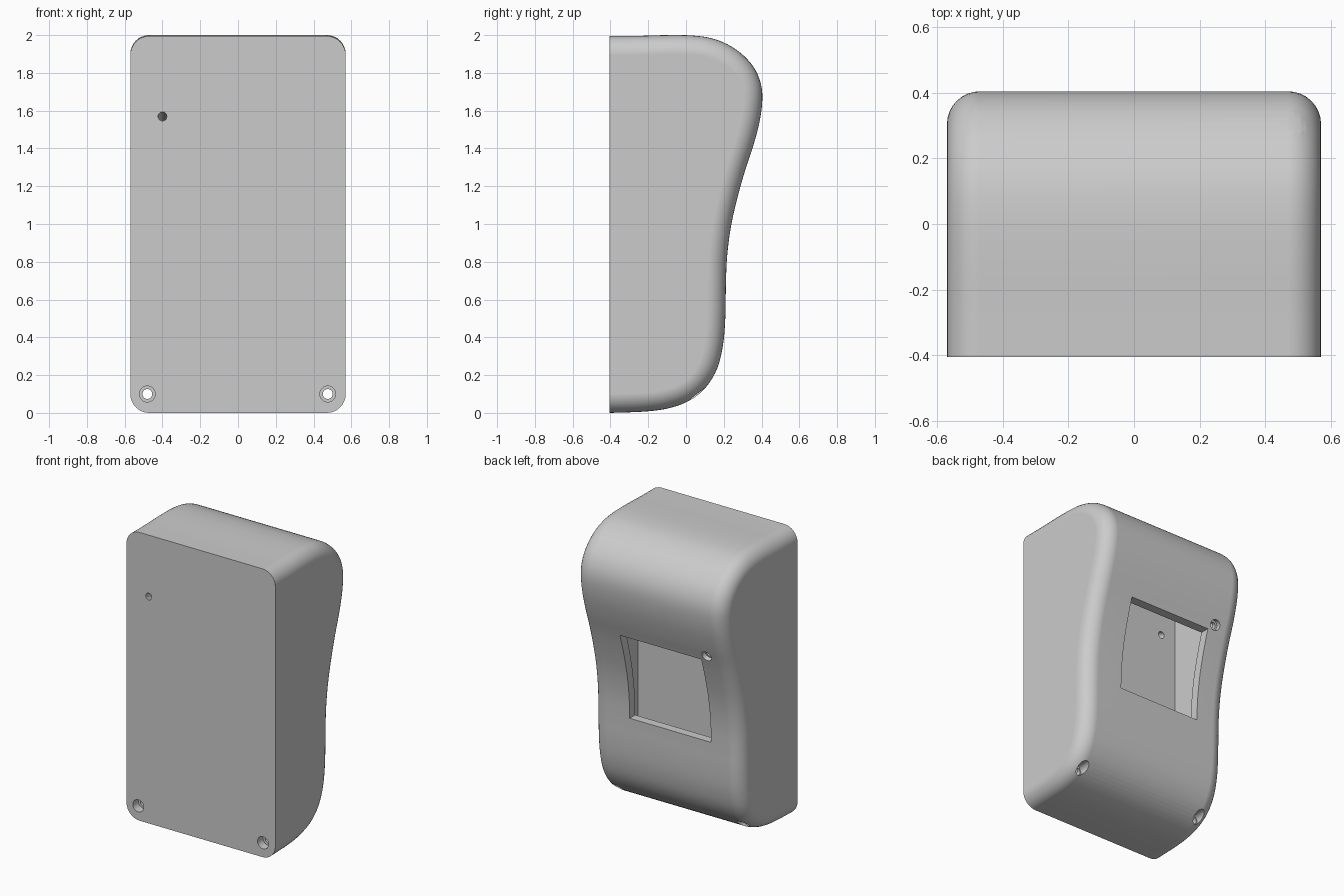
import bpy, bmesh, math
from mathutils import Vector

if "Cube" in bpy.data.objects:
    bpy.data.objects.remove(bpy.data.objects["Cube"])

SPLIT = -0.205          # plane between front plate and rear shell
FILLET = 0.1
# Side profile (y, z): along the top, down the wavy back, along the bottom
PROFILE = [(-0.405, 1.995), (-0.25, 1.996), (-0.1, 2.0), (0.03, 1.998), (0.14, 1.982),
           (0.24, 1.94), (0.325, 1.872), (0.38, 1.79), (0.404, 1.69), (0.393, 1.56),
           (0.358, 1.42), (0.312, 1.28), (0.27, 1.13), (0.237, 0.98), (0.217, 0.82),
           (0.211, 0.66), (0.208, 0.5), (0.196, 0.36), (0.165, 0.235), (0.105, 0.135),
           (0.02, 0.066), (-0.09, 0.025), (-0.22, 0.007), (-0.405, 0.0)]

grey = bpy.data.materials.new("light_grey")
grey.diffuse_color = (0.6, 0.6, 0.6, 1)
grey.use_nodes = True
grey.node_tree.nodes["Principled BSDF"].inputs["Base Color"].default_value = grey.diffuse_color


def smooth_profile(steps=4):
    p = [Vector(q) for q in PROFILE]
    p = [2 * p[0] - p[1]] + p + [2 * p[-1] - p[-2]]
    out = []
    for i in range(1, len(p) - 2):
        a, b, c, d = p[i - 1:i + 3]
        for k in range(steps):
            t = k / steps
            out.append(0.5 * (2 * b + (c - a) * t + (2 * a - 5 * b + 4 * c - d) * t * t
                              + (3 * b - a - 3 * c + d) * t ** 3))
    return out + [p[-2]]


def new_object(name, bm):
    bmesh.ops.recalc_face_normals(bm, faces=bm.faces)
    me = bpy.data.meshes.new(name)
    bm.to_mesh(me)
    bm.free()
    ob = bpy.data.objects.new(name, me)
    bpy.context.collection.objects.link(ob)
    me.materials.append(grey)
    return ob


def body(name, off=0.0):
    """Profile swept across x with rounded side edges, shrunk by off."""
    pts = smooth_profile()
    n = len(pts)
    inward = []
    for i in range(n):
        t = (pts[min(i + 1, n - 1)] - pts[max(i - 1, 0)]).normalized()
        inward.append(Vector((t.y, -t.x)))
    inward[0], inward[-1] = Vector((0, -1)), Vector((0, 1))
    r = FILLET - off
    arc = [math.radians(90 * k / 8) for k in range(9)]
    sections = [(-0.47 - r * math.sin(a), FILLET - r * math.cos(a)) for a in reversed(arc)]
    sections += [(0.47 + r * math.sin(a), FILLET - r * math.cos(a)) for a in arc]
    bm = bmesh.new()
    rings = []
    for x, inset in sections:
        q = [p + m * inset for p, m in zip(pts, inward)]
        rings.append([bm.verts.new((x, v.x, v.y)) for v in q])
    for a, b in zip(rings, rings[1:]):
        for i in range(n):
            j = (i + 1) % n
            bm.faces.new((a[i], a[j], b[j], b[i]))
    bm.faces.new(rings[0])
    bm.faces.new(rings[-1])
    return new_object(name, bm)


def box(lo, hi):
    bm = bmesh.new()
    bmesh.ops.create_cube(bm, size=1)
    for v in bm.verts:
        v.co = [(l + h) / 2 + c * (h - l) for l, h, c in zip(lo, hi, v.co)]
    return new_object("cutter", bm)


def rod(a, b, r):
    a, b = Vector(a), Vector(b)
    bm = bmesh.new()
    bmesh.ops.create_cone(bm, cap_ends=True, segments=32, radius1=r, radius2=r,
                          depth=(b - a).length)
    rot = (b - a).to_track_quat('Z', 'Y')
    for v in bm.verts:
        v.co = rot @ v.co + (a + b) / 2
    return new_object("cutter", bm)


def cut(ob, tool):
    mod = ob.modifiers.new("cut", 'BOOLEAN')
    mod.operation, mod.solver, mod.object = 'DIFFERENCE', 'EXACT', tool
    bpy.context.view_layer.objects.active = ob
    bpy.ops.object.modifier_apply(modifier=mod.name)
    bpy.data.objects.remove(tool)


# Solid halves of the case
plate = body("front_plate")
cut(plate, box((-1, SPLIT, -1), (1, 1, 3)))
shell = body("rear_shell")
cut(shell, box((-1, -1, -1), (1, SPLIT, 3)))

# Hollow interior, leaving screw posts and two support posts standing
SCREWS = [(0.49, 1.885, 0.345), (-0.48, 0.1, 0.065), (0.475, 0.1, 0.065)]   # x, z, back y
cavity = body("cavity", 0.06)
cut(cavity, box((-1, -1, -1), (1, SPLIT - 0.0005, 3)))
for x, z, y in SCREWS:
    cut(cavity, rod((x, -0.5, z), (x, 0.6, z), 0.07))
for x, z in [(-0.44, 1.66), (0.42, 0.49)]:
    cut(cavity, rod((x, -0.5, z), (x, 0.6, z), 0.09))
cut(shell, cavity)

# Window in the back
cut(shell, box((-0.34, 0.0, 0.685), (0.283, 0.7, 1.3)))

# Corner screw holes with wider recesses at both ends
for x, z, y in SCREWS:
    for part in (plate, shell):
        cut(part, rod((x, -0.6, z), (x, 0.6, z), 0.026))
    cut(plate, rod((x, -0.6, z), (x, -0.345, z), 0.042))
    cut(shell, rod((x, y - 0.06, z), (x, 0.6, z), 0.034))

# Slanted hole beside the window
back, front = Vector((-0.39, 0.33, 1.34)), Vector((-0.4, -0.405, 1.57))
d = (back - front).normalized()
for part in (plate, shell):
    cut(part, rod(front - d * 0.1, back + d * 0.1, 0.023))
cut(shell, rod(back - d * 0.03, back + d * 0.1, 0.036))

# Smooth shading with clean flat faces
for part in (plate, shell):
    bpy.ops.object.select_all(action='DESELECT')
    part.select_set(True)
    bpy.context.view_layer.objects.active = part
    bpy.ops.object.shade_smooth_by_angle(angle=math.radians(30))
    wn = part.modifiers.new("clean_normals", 'WEIGHTED_NORMAL')
    wn.keep_sharp = True
